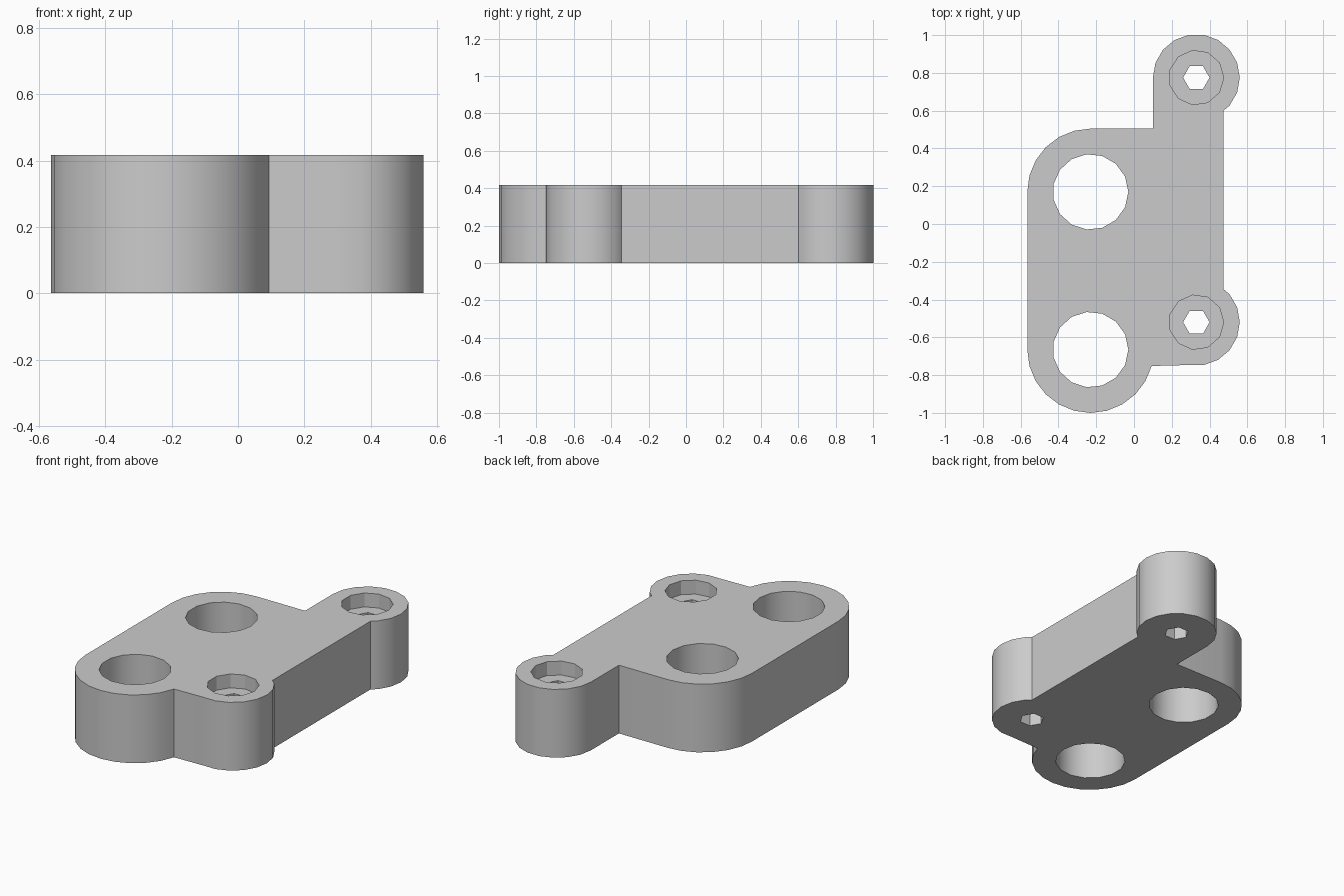
import bpy, bmesh
from math import cos, sin, radians

if "Cube" in bpy.data.objects:
    bpy.data.objects.remove(bpy.data.objects["Cube"])

HEIGHT = 0.417        # plate thickness
BORE_Z = 0.332        # floor of the screw-head recesses
BIG = [(-0.23, 0.17), (-0.23, -0.665)]      # large through holes
SMALL = [(0.33, 0.775), (0.33, -0.52)]      # screw bosses


def arc(centre, radius, start, stop, step):
    """Points on an arc, angles in degrees, both ends included."""
    n = round(abs(stop - start) / step)
    return [(centre[0] + radius * cos(radians(start + (stop - start) * i / n)),
             centre[1] + radius * sin(radians(start + (stop - start) * i / n)))
            for i in range(n + 1)]


def circle(centre, radius, sides):
    return arc(centre, radius, 0, 360, 360 / sides)[:-1]


bm = bmesh.new()


def ring(points, z):
    """Closed loop of vertices at height z."""
    return [bm.verts.new((x, y, z)) for x, y in points]


def pairs(loop):
    return zip(loop, loop[1:] + loop[:1])


def wall(low, high):
    for (a, b), (c, d) in zip(pairs(low), pairs(high)):
        bm.faces.new((a, b, d, c))


def cap(loops):
    """Flat face bounded by an outer loop and pierced by the others."""
    edges = [bm.edges.get(p) or bm.edges.new(p) for l in loops for p in pairs(l)]
    bmesh.ops.triangle_fill(bm, edges=edges, use_beauty=True, normal=(0, 0, 1))


# Outer outline, counter-clockwise from the front right boss
outline = (arc(SMALL[1], 0.23, -100, 40, 20)
           + [(0.475, -0.346), (0.475, 0.601)]
           + arc(SMALL[0], 0.23, -40, 180, 20)
           + [(0.10, 0.505)]
           + arc(BIG[0], 0.335, 90, 180, 15)
           + arc(BIG[1], 0.335, 180, 345, 15))

bottom, top = [ring(outline, 0)], [ring(outline, HEIGHT)]
wall(bottom[0], top[0])

# Large plain holes
for c in BIG:
    pts = circle(c, 0.20, 15)
    bottom.append(ring(pts, 0))
    top.append(ring(pts, HEIGHT))
    wall(bottom[-1], top[-1])

# Screw holes with recessed heads
for c in SMALL:
    hole, recess = circle(c, 0.07, 6), circle(c, 0.145, 11)
    bottom.append(ring(hole, 0))
    hole_top, floor = ring(hole, BORE_Z), ring(recess, BORE_Z)
    top.append(ring(recess, HEIGHT))
    wall(bottom[-1], hole_top)
    wall(floor, top[-1])
    cap([floor, hole_top])

# Top and bottom faces
cap(bottom)
cap(top)
bmesh.ops.recalc_face_normals(bm, faces=bm.faces)

mesh = bpy.data.meshes.new("mounting_plate")
bm.to_mesh(mesh)
bm.free()
plate = bpy.data.objects.new("mounting_plate", mesh)
bpy.context.collection.objects.link(plate)

grey = bpy.data.materials.new("light_grey")
grey.diffuse_color = (0.6, 0.6, 0.6, 1)
grey.use_nodes = True
grey.node_tree.nodes["Principled BSDF"].inputs["Base Color"].default_value = grey.diffuse_color
mesh.materials.append(grey)

bpy.context.view_layer.objects.active = plate
plate.select_set(True)
bpy.ops.object.shade_smooth_by_angle(angle=radians(30))
